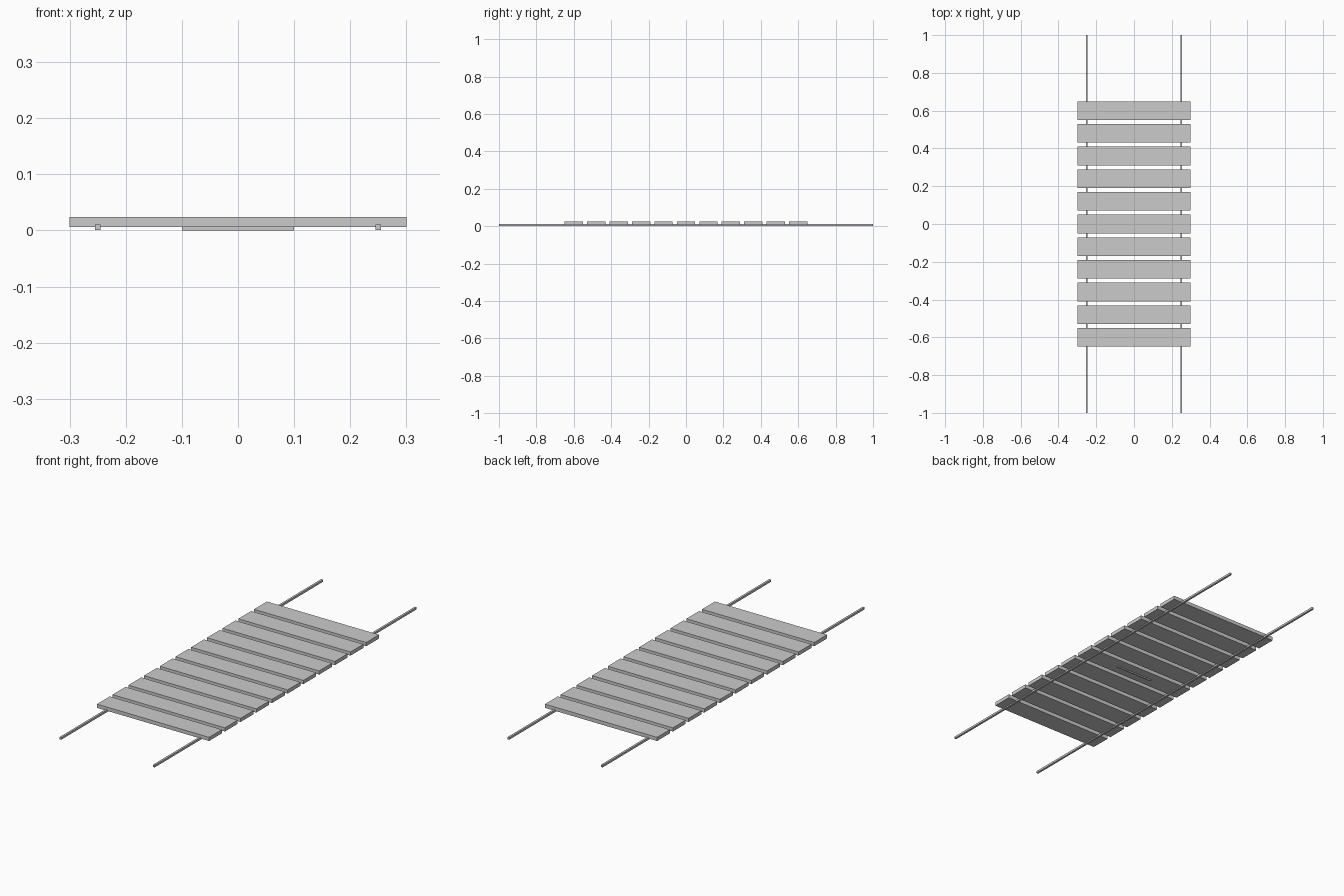
import bpy

if "Cube" in bpy.data.objects:
    bpy.data.objects.remove(bpy.data.objects["Cube"])


def box(name, center, size):
    """Add a box with its dimensions baked into the mesh."""
    bpy.ops.mesh.primitive_cube_add(size=1, location=center)
    ob = bpy.context.object
    ob.name = name
    ob.scale = size
    bpy.ops.object.transform_apply(location=False, rotation=False, scale=True)
    return ob


# Row of evenly spaced planks
for i in range(11):
    box(f"plank_{i + 1}", (0, (i - 5) * 0.12, 0.015), (0.6, 0.098, 0.018))

# Two long support cords under the planks
for side, x in (("left", -0.25), ("right", 0.25)):
    box(f"support_cord_{side}", (x, 0, 0.0055), (0.01, 2.0, 0.01))

# Thin cross strip beneath the middle plank
box("under_strip", (0, 0, 0.004), (0.2, 0.005, 0.008))
